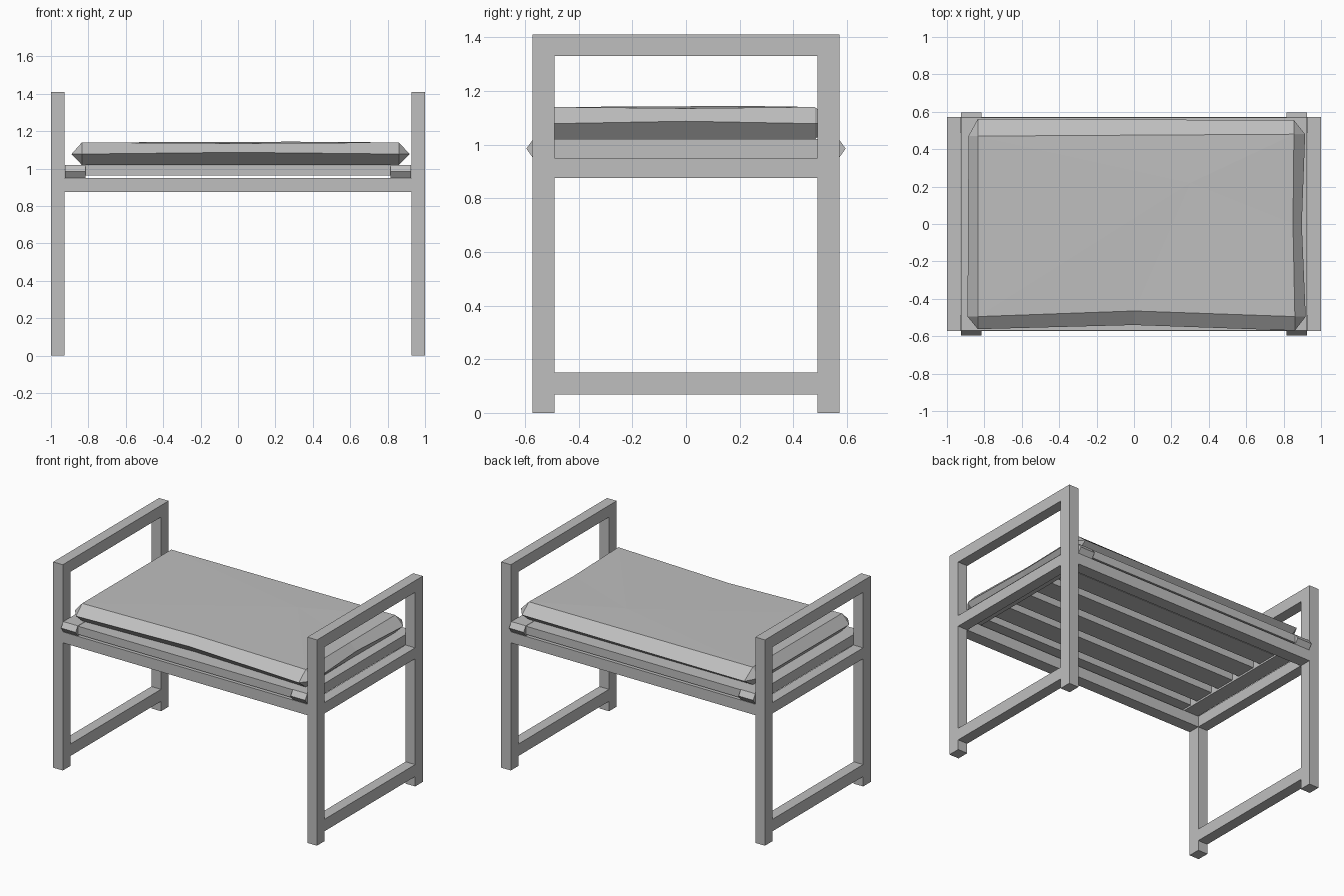
import bpy
import bmesh

cube = bpy.data.objects.get("Cube")
if cube:
    bpy.data.objects.remove(cube, do_unlink=True)

grey = bpy.data.materials.new("plain grey")
grey.use_nodes = True
grey.diffuse_color = (0.52, 0.52, 0.52, 1)
grey.node_tree.nodes["Principled BSDF"].inputs["Base Color"].default_value = (0.52, 0.52, 0.52, 1)


def finish(name, bm):
    bmesh.ops.recalc_face_normals(bm, faces=bm.faces)
    mesh = bpy.data.meshes.new(name)
    bm.to_mesh(mesh)
    bm.free()
    mesh.materials.append(grey)
    obj = bpy.data.objects.new(name, mesh)
    bpy.context.collection.objects.link(obj)
    return obj


def box(name, x, y, z):
    """Box from (min, max) pairs."""
    bm = bmesh.new()
    bmesh.ops.create_cube(bm, size=1)
    for v in bm.verts:
        v.co = [lo + (c + 0.5) * (hi - lo) for c, (lo, hi) in zip(v.co, (x, y, z))]
    return finish(name, bm)


def span(side, inner, outer):
    return tuple(sorted((side * inner, side * outer)))


LEG_IN, LEG_OUT = 0.49, 0.573
SEAT = (0.875, 0.95)

# Side frames: two legs joined by three rails, plus a pointed bearer
for side, label in ((1, "left"), (-1, "right")):
    x = span(side, 0.927, 1.0)
    for end, place in ((-1, "front"), (1, "back")):
        box(f"{place}_{label}_leg", x, span(end, LEG_IN, LEG_OUT), (0, 1.41))
    for part, z in (("foot_rail", (0.068, 0.15)), ("seat_side_rail", SEAT), ("arm_rail", (1.33, 1.41))):
        box(f"{label}_{part}", x, (-LEG_IN, LEG_IN), z)

    bm = bmesh.new()
    profile = [(-0.595, 0.985), (-0.57, 0.95), (0.57, 0.95), (0.595, 0.985), (0.57, 1.02), (-0.57, 1.02)]
    face = bm.faces.new([bm.verts.new((side * 0.815, y, z)) for y, z in profile])
    ext = bmesh.ops.extrude_face_region(bm, geom=[face])
    moved = [g for g in ext["geom"] if isinstance(g, bmesh.types.BMVert)]
    bmesh.ops.translate(bm, verts=moved, vec=(side * 0.11, 0, 0))
    finish(f"{label}_slat_bearer", bm)

# Long seat rails
for end, place in ((-1, "front"), (1, "back")):
    box(f"{place}_seat_rail", (-0.927, 0.927), span(end, LEG_IN, LEG_OUT), SEAT)

# Seat slats
for i in range(6):
    y = -0.5 + 0.2 * i
    box(f"seat_slat_{i + 1}", (-0.815, 0.815), (y - 0.07, y + 0.07), (0.962, 1.018))

# Cushion: slightly pinched rim between smaller top and bottom panels
rim = [(-0.89, -0.495), (-0.835, -0.562), (0, -0.54), (0.86, -0.57), (0.918, -0.495),
       (0.897, 0), (0.915, 0.48), (0.855, 0.555), (-0.835, 0.562), (-0.885, 0.47)]
panel = [(-0.835, -0.495), (0, -0.465), (0.86, -0.495), (0.85, 0), (0.855, 0.48), (-0.835, 0.47)]
# Panel corner under each rim point
match = [0, 0, 1, 2, 2, 3, 4, 4, 5, 5]

bm = bmesh.new()
edge = [bm.verts.new((x, y, 1.087 if 0 in (x, y) else 1.078)) for x, y in rim]
for z, sag in ((1.14, -0.005), (1.02, 0)):
    flat = [bm.verts.new((x, y, z + (sag if 0 in (x, y) else 0))) for x, y in panel]
    middle = bm.verts.new((0.3, 0.22, z + (0.004 if z > 1.1 else 0)))
    for a, b in zip(flat, flat[1:] + flat[:1]):
        bm.faces.new((a, b, middle))
    for i, a in enumerate(edge):
        j = (i + 1) % len(edge)
        p, q = flat[match[i]], flat[match[j]]
        bm.faces.new((a, edge[j], q) if p is q else (a, edge[j], q, p))
finish("seat_cushion", bm)
